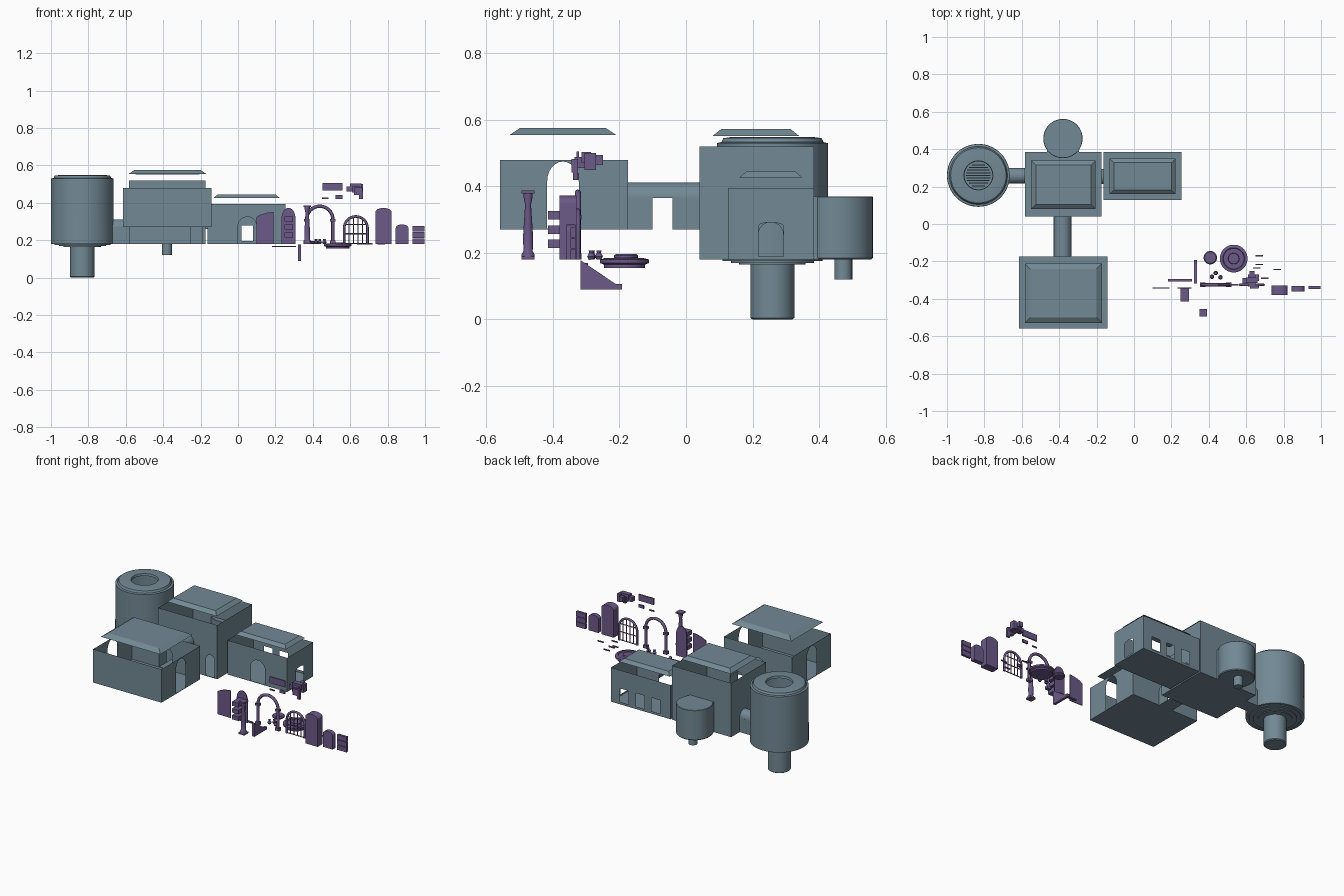
import bpy, bmesh, math
from mathutils import Vector

if "Cube" in bpy.data.objects:
    bpy.data.objects.remove(bpy.data.objects["Cube"])


def material(name, color):
    m = bpy.data.materials.new(name)
    m.diffuse_color = color
    m.use_nodes = True
    m.node_tree.nodes["Principled BSDF"].inputs["Base Color"].default_value = m.diffuse_color
    return m


BLUE = material("stone_blue", (0.17, 0.25, 0.30, 1))
PURPLE = material("kit_purple", (0.15, 0.10, 0.25, 1))


def finish(name, bm, mat, smooth=False, fix=True):
    bmesh.ops.remove_doubles(bm, verts=bm.verts[:], dist=1e-5)
    if fix:
        bmesh.ops.recalc_face_normals(bm, faces=bm.faces[:])
    me = bpy.data.meshes.new(name)
    bm.to_mesh(me)
    bm.free()
    ob = bpy.data.objects.new(name, me)
    bpy.context.collection.objects.link(ob)
    me.materials.append(mat)
    if smooth:
        bpy.context.view_layer.objects.active = ob
        ob.select_set(True)
        bpy.ops.object.shade_smooth_by_angle(angle=math.radians(35))
        ob.select_set(False)
    return ob


def arch(c, w, z0, zs, h=None, n=12):
    """Arched outline; a height above half the width gives a blunt point."""
    h = w / 2 if h is None else h
    top = [(c + w / 2 * math.cos(math.pi * i / n), zs + h * math.sin(math.pi * i / n)) for i in range(n + 1)]
    return [(c - w / 2, z0), (c + w / 2, z0)] + top


def rect(a0, a1, z0, z1):
    return [(a0, z0), (a1, z0), (a1, z1), (a0, z1)]


def slab(name, outline, y0, y1, mat=PURPLE, axis="y"):
    """Extrude an outline along y (or along x for side profiles)."""
    bm = bmesh.new()
    place = (lambda a, z, d: (a, d, z)) if axis == "y" else (lambda a, z, d: (d, a, z))
    f = bm.faces.new([bm.verts.new(place(a, z, y0)) for a, z in dict.fromkeys(outline)])
    r = bmesh.ops.extrude_face_region(bm, geom=[f])
    shift = Vector(place(0, 0, y1 - y0))
    for v in r["geom"]:
        if isinstance(v, bmesh.types.BMVert):
            v.co += shift
    f2 = [g for g in bm.faces if all(abs(v.co[1 if axis == "y" else 0] - y0) < 1e-6 for v in g.verts)]
    if not f2:
        bm.faces.new([v for v in bm.verts if abs(v.co[1 if axis == "y" else 0] - y0) < 1e-6])
    return finish(name, bm, mat)


def box(name, x0, x1, y0, y1, z0, z1, mat=PURPLE):
    return slab(name, rect(x0, x1, z0, z1), y0, y1, mat)


def lathe(name, profile, x, y, seg=48, mat=PURPLE):
    bm = bmesh.new()
    vs = [bm.verts.new((r, 0, z)) for r, z in profile]
    es = [bm.edges.new(p) for p in zip(vs, vs[1:])]
    bmesh.ops.spin(bm, geom=vs + es, cent=(0, 0, 0), axis=(0, 0, 1), angle=2 * math.pi, steps=seg)
    ob = finish(name, bm, mat, True)
    ob.location = (x, y, 0)
    return ob


def room(name, x0, x1, y0, y1, z0, z1, holes):
    """Open-topped shell of thin walls with cut openings, and a floor."""
    bm = bmesh.new()
    walls = {"S": (0, y0, x0, x1), "N": (0, y1, x0, x1), "W": (1, x0, y0, y1), "E": (1, x1, y0, y1)}
    for side, (ax, d, a0, a1) in walls.items():
        edges = []
        for loop in [rect(a0, a1, z0, z1)] + holes.get(side, []):
            vs = [bm.verts.new((a, d, z) if ax == 0 else (d, a, z)) for a, z in dict.fromkeys(loop)]
            edges += [bm.edges.new((v, vs[i - 1])) for i, v in enumerate(vs)]
        bmesh.ops.triangle_fill(bm, edges=edges, use_beauty=True,
                                normal=(0, 1, 0) if ax == 0 else (1, 0, 0))
    bm.faces.new([bm.verts.new(p) for p in ((x0, y0, z0), (x0, y1, z0), (x1, y1, z0), (x1, y0, z0))])
    return finish(name, bm, BLUE)


def hip_roof(name, x0, x1, y0, y1, z0, z1, inset):
    bm = bmesh.new()
    lo, hi = [[bm.verts.new((x, y, z)) for x, y in ((x0 + i, y0 + i), (x1 - i, y0 + i), (x1 - i, y1 - i), (x0 + i, y1 - i))]
              for z, i in ((z0, 0), (z1, inset))]
    bm.faces.new(lo[::-1])
    bm.faces.new(hi)
    for i in range(4):
        bm.faces.new((lo[i - 1], lo[i], hi[i], hi[i - 1]))
    return finish(name, bm, BLUE)


def vault(name, c, r, zs, d0, d1, axis, n=16):
    """Barrel ceiling strip above the corridor side walls."""
    bm = bmesh.new()
    put = (lambda a, d, z: (a, d, z)) if axis == "y" else (lambda a, d, z: (d, a, z))
    rows = [[bm.verts.new(put(c + r * math.cos(t), d, zs + r * math.sin(t))) for d in (d0, d1)]
            for t in (math.pi * i / n for i in range(n + 1))]
    for a, b in zip(rows, rows[1:]):
        bm.faces.new((a[0], a[1], b[1], b[0]))
    return finish(name, bm, BLUE, True)


def tube(name, pts, r):
    cu = bpy.data.curves.new(name, "CURVE")
    cu.dimensions = "3D"
    cu.bevel_depth, cu.bevel_resolution, cu.use_fill_caps = r, 2, True
    sp = cu.splines.new("POLY")
    sp.points.add(len(pts) - 1)
    for p, q in zip(sp.points, pts):
        p.co = (*q, 1)
    ob = bpy.data.objects.new(name, cu)
    bpy.context.collection.objects.link(ob)
    cu.materials.append(PURPLE)


# Main rooms and floating hipped roofs
e = 0.003
room("front_hall", -0.616, -0.141, -0.56, -0.175, 0.27, 0.48, {
    "E": [arch(-0.37, 0.095, 0.27 + e, 0.415, 0.06)], "W": [arch(-0.37, 0.095, 0.27 + e, 0.415, 0.06)],
    "N": [arch(-0.382, 0.094, 0.27 + e, 0.365)]})
room("central_hall", -0.584, -0.173, 0.04, 0.385, 0.18, 0.52, {
    "S": [arch(-0.382, 0.094, 0.27, 0.365), arch(-0.22, 0.06, 0.18 + e, 0.29)],
    "W": [arch(0.258, 0.08, 0.18 + e, 0.27)], "E": [arch(0.255, 0.075, 0.18 + e, 0.255)],
    "N": [arch(-0.38, 0.09, 0.18 + e, 0.27)]})
room("east_hall", -0.163, 0.253, 0.127, 0.385, 0.18, 0.395, {
    "S": [arch(0.05, 0.1, 0.18 + e, 0.275)], "E": [arch(0.255, 0.075, 0.19, 0.28, 0.012)],
    "W": [arch(0.255, 0.075, 0.18 + e, 0.255)],
    "N": [rect(x - 0.03, x + 0.03, 0.195, 0.28) for x in (-0.06, 0.05, 0.16)]})
hip_roof("front_roof", -0.584, -0.17, -0.53, -0.21, 0.555, 0.575, 0.03)
hip_roof("central_roof", -0.55, -0.205, 0.08, 0.34, 0.552, 0.572, 0.025)
hip_roof("east_roof", -0.13, 0.222, 0.16, 0.35, 0.427, 0.445, 0.022)

# Vaulted corridors joining the rooms
for i, x in enumerate((-0.429, -0.335)):
    slab(f"bridge_wall_{i}", [(-0.175, 0.27), (-0.1, 0.27), (-0.1, 0.365), (-0.04, 0.365), (-0.04, 0.27),
                              (0.04, 0.27), (0.04, 0.366), (-0.175, 0.366)], x - 0.0005, x + 0.0005, BLUE, "x")
vault("bridge_vault", -0.382, 0.047, 0.365, -0.175, 0.04, "y")
box("bridge_floor", -0.429, -0.335, -0.175, 0.04, 0.27, 0.271, BLUE)
for i, y in enumerate((0.216, 0.3)):
    box(f"west_corridor_wall_{i}", -0.67, -0.584, y - 0.0005, y + 0.0005, 0.18, 0.27, BLUE)
vault("west_corridor_vault", 0.258, 0.042, 0.27, -0.67, -0.584, "x")
box("west_corridor_floor", -0.67, -0.584, 0.216, 0.3, 0.18, 0.181, BLUE)
vault("east_link_vault", 0.255, 0.04, 0.26, -0.173, -0.163, "x")

# Round tower with pedestal, ring roof and grille
TX, TY = -0.832, 0.26
lathe("tower_stem", [(0, 0), (0.06, 0), (0.066, 0.005), (0.066, 0.168)], TX, TY, mat=BLUE)
lathe("tower_base", [(0.066, 0.165), (0.1, 0.165), (0.1, 0.169), (0.125, 0.169), (0.125, 0.175), (0.15, 0.175),
                     (0.15, 0.18), (0.168, 0.18), (0.168, 0.295)], TX, TY, 64, BLUE)
lathe("tower_wall", [(0.167, 0.293), (0.167, 0.53), (0.155, 0.533)], TX, TY, 64, BLUE)
lathe("tower_ring_roof", [(0.155, 0.53), (0.148, 0.545), (0.128, 0.548), (0.078, 0.548), (0.075, 0.535),
                          (0.155, 0.53)], TX, TY, 64, BLUE)
lathe("tower_floor", [(0, 0.185), (0.167, 0.185)], TX, TY, mat=BLUE)
for i in range(-4, 5):
    d = i * 0.014
    h = math.sqrt(0.066 ** 2 - d * d)
    box(f"grille_bar_{i + 4}", TX - h, TX + h, TY + d - 0.003, TY + d + 0.003, 0.2, 0.206, BLUE)

# Round apse behind the central hall
lathe("apse", [(0, 0.18), (0.1, 0.18), (0.105, 0.185), (0.105, 0.368), (0.103, 0.37), (0, 0.37)], -0.38, 0.457, mat=BLUE)
lathe("apse_stem", [(0, 0.12), (0.027, 0.12), (0.027, 0.18)], -0.38, 0.473, 24, BLUE)
box("apse_neck", -0.465, -0.295, 0.385, 0.41, 0.18, 0.37, BLUE)

# Kit pieces: door leaf, pointed niche with boxes, sill, bracket
slab("door_leaf", [(0.1, 0.18), (0.19, 0.18), (0.19, 0.352), (0.155, 0.347), (0.12, 0.337), (0.1, 0.325)], -0.345, -0.34)
slab("pointed_panel", arch(0.27, 0.074, 0.18, 0.32, 0.053), -0.346, -0.34)
for i, z in enumerate((0.215, 0.257, 0.3)):
    box(f"panel_box_{i}", 0.249, 0.293, -0.415, -0.346, z, z + 0.026)
box("sill", 0.182, 0.31, -0.308, -0.294, 0.163, 0.17)
slab("bracket", [(-0.317, 0.09), (-0.193, 0.09), (-0.193, 0.107), (-0.212, 0.107), (-0.317, 0.178)], 0.32, 0.336, PURPLE, "x")

# Column and arch frame
lathe("column", [(0, 0.18), (0.02, 0.18), (0.02, 0.195), (0.014, 0.205), (0.015, 0.25), (0.009, 0.345),
                 (0.014, 0.37), (0.014, 0.385), (0, 0.385)], 0.37, -0.475, 24)
for n, z0, z1 in (("plinth", 0.18, 0.19), ("abacus", 0.378, 0.387)):
    box(f"column_{n}", 0.35, 0.39, -0.495, -0.455, z0, z1)
A = arch(0.437, 0.14, 0.18, 0.312, n=20)
tube("arch_frame", [(x, -0.325, z) for x, z in A[1:] + A[:1]], 0.009)
for i, x in enumerate((0.367, 0.507)):
    for n, z, h in (("foot", 0.18, 0.018), ("capital", 0.3, 0.014)):
        box(f"arch_{n}_{i}", x - 0.014, x + 0.014, -0.336, -0.314, z, z + h)
tube("hanging_chain", [(0.433, -0.325, 0.205), (0.433, -0.325, 0.32)], 0.0012)

# Barred window
W = arch(0.63, 0.125, 0.18, 0.265, n=16)
tube("window_frame", [(x, -0.325, z) for x, z in W[1:] + W[:1]], 0.007)
for i, x in enumerate((-0.036, -0.012, 0.012, 0.036)):
    top = 0.265 + math.sqrt(0.0625 ** 2 - x * x)
    tube(f"window_bar_{i}", [(0.63 + x, -0.325, 0.182), (0.63 + x, -0.325, top)], 0.003)
for i, z in enumerate((0.183, 0.235, 0.285)):
    tube(f"window_rail_{i}", [(0.57, -0.325, z), (0.69, -0.325, z)], 0.003)

# Round basin, stool and small vessels
lathe("basin", [(0, 0.155), (0.062, 0.155), (0.062, 0.165), (0.074, 0.17), (0.074, 0.18), (0.058, 0.184),
                (0.055, 0.178), (0.03, 0.178), (0.028, 0.188), (0, 0.188)], 0.533, -0.185)
lathe("stool", [(0, 0.18), (0.03, 0.18), (0.036, 0.186), (0.036, 0.192), (0.03, 0.197), (0, 0.197)], 0.408, -0.18, 24)
for i, (x, y) in enumerate(((0.417, -0.282), (0.437, -0.262), (0.462, -0.285))):
    lathe(f"vessel_{i}", [(0, 0.18), (0.007, 0.18), (0.012, 0.19), (0.006, 0.2), (0.008, 0.207), (0, 0.207)], x, y, 16)

# Carved beast cluster
for n, b in {"body": (0.61, 0.65, -0.335, -0.27, 0.455, 0.488), "head": (0.6, 0.66, -0.315, -0.285, 0.47, 0.503),
             "snout": (0.617, 0.643, -0.275, -0.25, 0.465, 0.495), "wing_left": (0.58, 0.61, -0.32, -0.29, 0.46, 0.488),
             "wing_right": (0.65, 0.668, -0.305, -0.27, 0.45, 0.5), "leg": (0.648, 0.668, -0.34, -0.325, 0.42, 0.46),
             "back_plate": (0.62, 0.665, -0.345, -0.325, 0.442, 0.482)}.items():
    box(f"beast_{n}", *b)

# Wall plaque and thin loose tiles
box("plaque", 0.452, 0.558, -0.33, -0.322, 0.465, 0.505)
box("plaque_tab_left", 0.45, 0.483, -0.33, -0.324, 0.42, 0.428)
box("plaque_tab_right", 0.52, 0.558, -0.33, -0.322, 0.422, 0.441)
for i, (x, y) in enumerate(((0.67, -0.17), (0.67, -0.217), (0.655, -0.235), (0.765, -0.243), (0.7, -0.29))):
    box(f"tile_{i}", x - 0.02, x + 0.02, y - 0.003, y + 0.003, 0.178, 0.185)

# Alcove blocks and louvre
slab("tall_alcove", arch(0.778, 0.086, 0.18, 0.35, 0.023), -0.38, -0.33)
slab("short_alcove", arch(0.877, 0.068, 0.18, 0.265, 0.02), -0.36, -0.332)
for i in range(3):
    box(f"louvre_slat_{i}", 0.934, 0.998, -0.347, -0.332, 0.18 + i * 0.033, 0.21 + i * 0.033)
